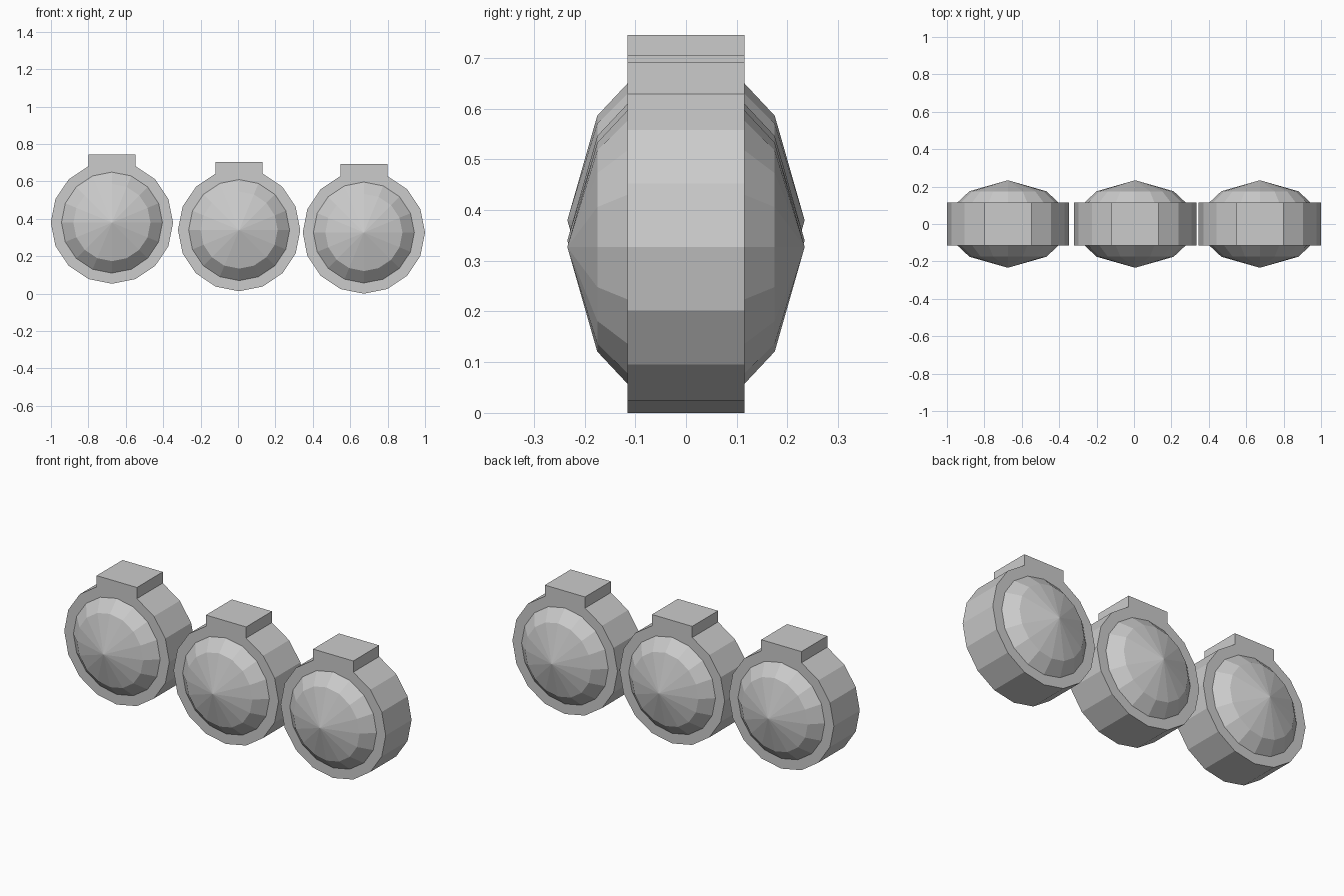
import bpy
import bmesh
from math import radians, cos, sin

SIDES = 16
RADIUS = 0.327
HALF_DEPTH = 0.115
MOUNT_TOP = 0.365

if "Cube" in bpy.data.objects:
    bpy.data.objects.remove(bpy.data.objects["Cube"])

grey = bpy.data.materials.new("light grey")
grey.use_nodes = True
colour = (0.6, 0.6, 0.6, 1)
grey.diffuse_color = colour
grey.node_tree.nodes["Principled BSDF"].inputs["Base Color"].default_value = colour


def finish(bm, name, location):
    bmesh.ops.recalc_face_normals(bm, faces=bm.faces)
    mesh = bpy.data.meshes.new(name)
    bm.to_mesh(mesh)
    bm.free()
    mesh.materials.append(grey)
    obj = bpy.data.objects.new(name, mesh)
    obj.location = location
    bpy.context.collection.objects.link(obj)
    return obj


def ring(radius, skip_top=False):
    """Points on a circle, starting just left of the top and going round."""
    step = 360 / SIDES
    angles = [90 + step * i for i in range(1 if skip_top else 0, SIDES)]
    return [(radius * cos(radians(a)), radius * sin(radians(a))) for a in angles]


# Round housing whose top two sides rise into a square mounting block
def housing(name, location):
    outline = ring(RADIUS, skip_top=True)
    half_width = outline[-1][0]
    outline += [(half_width, MOUNT_TOP), (-half_width, MOUNT_TOP)]
    bm = bmesh.new()
    face = bm.faces.new([bm.verts.new((x, -HALF_DEPTH, z)) for x, z in outline])
    extruded = bmesh.ops.extrude_face_region(bm, geom=[face], use_keep_orig=True)
    moved = [v for v in extruded["geom"] if isinstance(v, bmesh.types.BMVert)]
    bmesh.ops.translate(bm, verts=moved, vec=(0, 2 * HALF_DEPTH, 0))
    finish(bm, name, location)


# Faceted lens: a steep outer band and a shallow cone to a point
def lens(name, location, side):
    bm = bmesh.new()
    outer = [bm.verts.new((x, side * HALF_DEPTH, z)) for x, z in ring(0.27)]
    inner = [bm.verts.new((x, side * 0.175, z)) for x, z in ring(0.206)]
    tip = bm.verts.new((0, side * 0.234, 0))
    for i in range(SIDES):
        j = (i + 1) % SIDES
        # Wind each face so that it looks outward
        for loop in ([outer[i], outer[j], inner[j], inner[i]],
                     [inner[i], inner[j], tip]):
            bm.faces.new(loop if side < 0 else loop[::-1])
    finish(bm, name, location)


# Three lamps in a row, stepping down slightly towards the left
for label, x, z in (("right", -0.674, 0.38),
                    ("middle", 0.006, 0.34),
                    ("left", 0.673, 0.327)):
    housing(label + "_lamp_housing", (x, 0, z))
    lens(label + "_lamp_front_lens", (x, 0, z), -1)
    lens(label + "_lamp_back_lens", (x, 0, z), 1)
